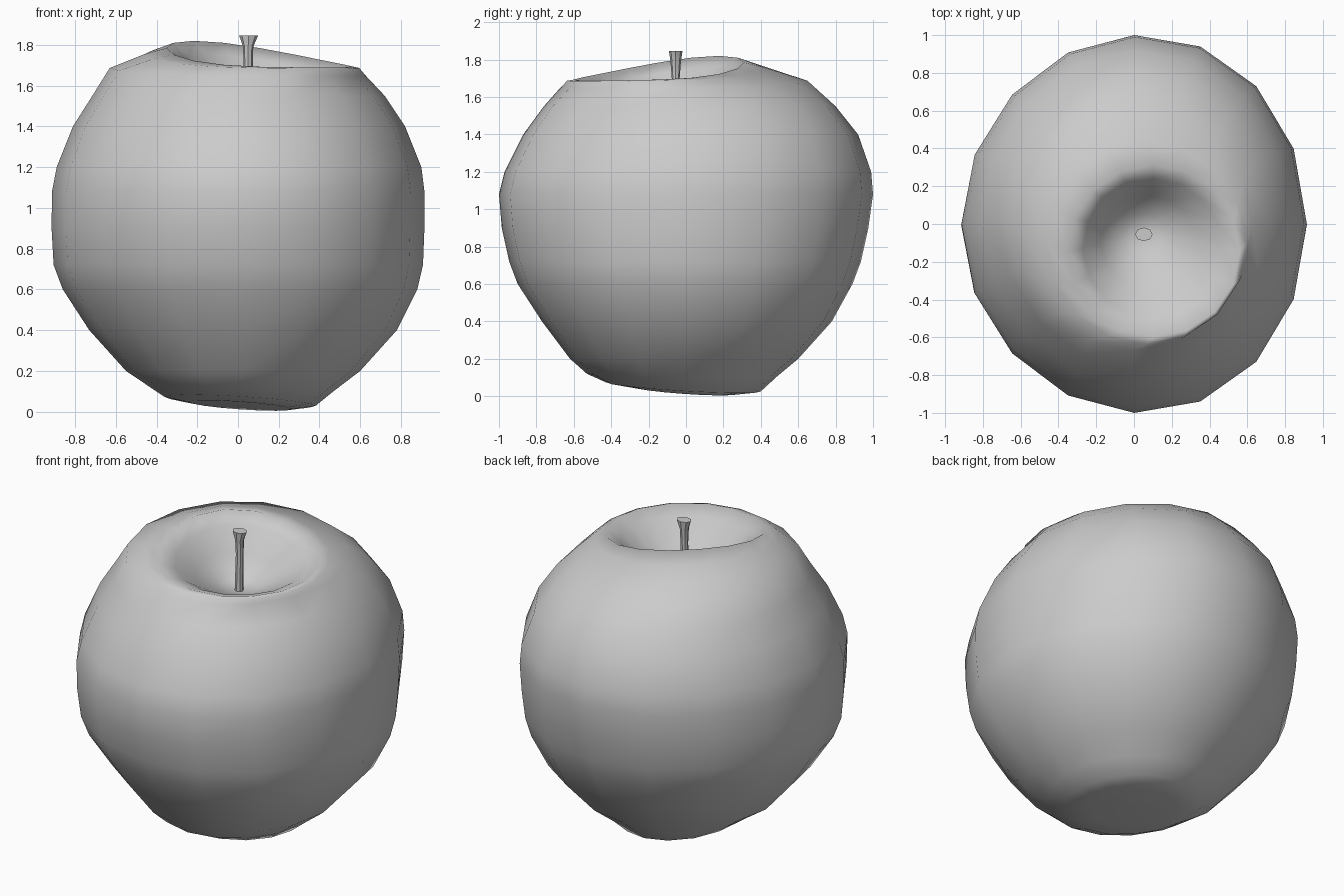
import bpy, bmesh
from math import sin, cos, pi

cube = bpy.data.objects.get("Cube")
if cube:
    bpy.data.objects.remove(cube, do_unlink=True)

grey = bpy.data.materials.new("plain grey")
grey.use_nodes = True
colour = (0.6, 0.6, 0.6, 1)
grey.diffuse_color = colour
grey.node_tree.nodes["Principled BSDF"].inputs["Base Color"].default_value = colour


def loft(name, rings, sides, caps):
    """Skin rings of points and close both ends with a fan to a cap point."""
    bm = bmesh.new()
    loops = [[bm.verts.new(p) for p in ring] for ring in rings]
    for low, high in zip(loops, loops[1:]):
        for i in range(sides):
            j = (i + 1) % sides
            bm.faces.new((low[i], low[j], high[j], high[i]))
    for loop, point in zip((loops[0], loops[-1]), caps):
        tip = bm.verts.new(point)
        for i in range(sides):
            bm.faces.new((loop[i], loop[(i + 1) % sides], tip))
    bmesh.ops.recalc_face_normals(bm, faces=bm.faces)
    mesh = bpy.data.meshes.new(name)
    bm.to_mesh(mesh)
    bm.free()
    mesh.materials.append(grey)
    obj = bpy.data.objects.new(name, mesh)
    bpy.context.collection.objects.link(obj)
    for poly in mesh.polygons:
        poly.use_smooth = True
    return obj


SIDES = 16


def fruit_ring(z, x0, x1, y0, y1, lift=0, bulge=0.0, tilt=0):
    """Oval between the x and y limits, raised towards the back right."""
    points = []
    for i in range(SIDES):
        a = 2 * pi * i / SIDES
        w = (1 - cos(a + pi / 4)) / 2
        x = (x0 + x1) / 2 + (x1 - x0) / 2 * cos(a)
        y = (y0 + y1) / 2 + (y1 - y0) / 2 * sin(a) * (1 + bulge * cos(a))
        points.append((x, y, z + lift * w * w - tilt * (x + y)))
    return points


# Fruit: tilted base, round body, lopsided rim and hollow
fruit_rings = [
    fruit_ring(0.03, -0.24, 0.26, -0.28, 0.26, tilt=0.07),
    fruit_ring(0.05, -0.36, 0.38, -0.43, 0.40, tilt=0.06),
    fruit_ring(0.11, -0.43, 0.47, -0.53, 0.48, tilt=0.02),
]
body = [
    (0.2, -0.55, 0.60, -0.62, 0.60),
    (0.4, -0.73, 0.78, -0.77, 0.78),
    (0.6, -0.86, 0.88, -0.90, 0.89),
    (0.72, -0.905, 0.908, -0.945, 0.935),
    (0.9, -0.915, 0.915, -0.985, 0.975),
    (1.08, -0.913, 0.915, -1.0, 1.0),
    (1.2, -0.89, 0.90, -0.97, 0.99),
    (1.4, -0.81, 0.82, -0.87, 0.92),
    (1.55, -0.715, 0.72, -0.76, 0.80),
]
fruit_rings += [fruit_ring(*row, bulge=0.045) for row in body]
fruit_rings += [
    fruit_ring(1.65, -0.63, 0.625, -0.67, 0.65, lift=0.05),
    fruit_ring(1.685, -0.46, 0.595, -0.635, 0.43, lift=0.095),
    fruit_ring(1.69, -0.35, 0.56, -0.60, 0.31, lift=0.13),
    fruit_ring(1.655, -0.27, 0.47, -0.50, 0.24, lift=0.10),
    fruit_ring(1.57, -0.18, 0.32, -0.34, 0.15, lift=0.04),
    fruit_ring(1.49, -0.06, 0.16, -0.16, 0.05),
]
loft("fruit", fruit_rings, SIDES, [(0, 0, 0.035), (0.05, -0.05, 1.465)])

# Stem: thin stalk with a flared flat top
stem_rings = []
for z, rx, ry, cx in [(1.45, 0.025, 0.025, 0.045), (1.7, 0.023, 0.021, 0.05),
                      (1.79, 0.025, 0.028, 0.05), (1.845, 0.046, 0.036, 0.052)]:
    stem_rings.append([(cx + rx * cos(k * pi / 4), -0.055 + ry * sin(k * pi / 4), z)
                       for k in range(8)])
stem = loft("stem", stem_rings, 8, [(0.045, -0.055, 1.44), (0.052, -0.055, 1.845)])
bpy.context.view_layer.objects.active = stem
stem.select_set(True)
bpy.ops.object.shade_smooth_by_angle()
